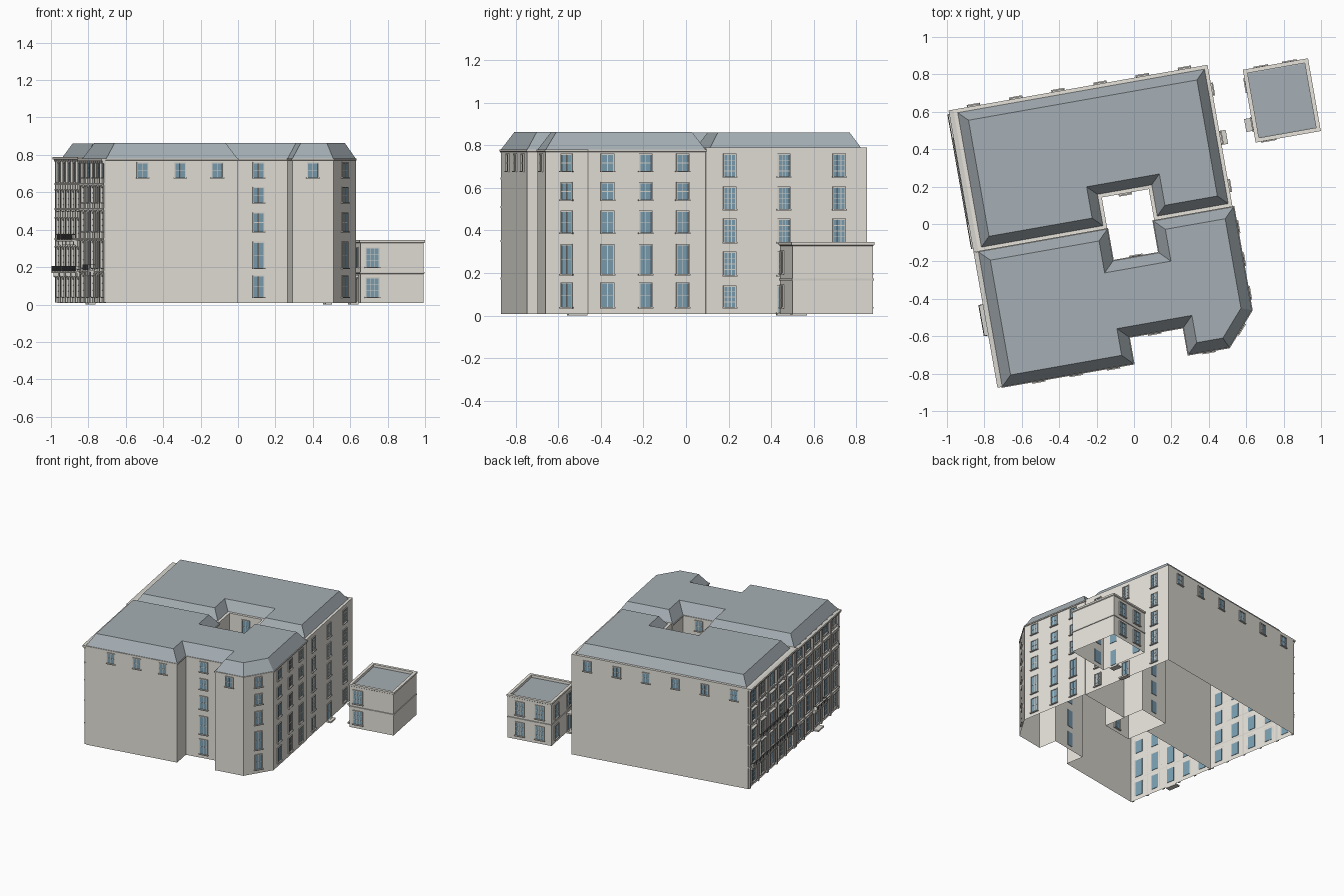
import bpy, bmesh, math
from mathutils import Vector

if "Cube" in bpy.data.objects:
    bpy.data.objects.remove(bpy.data.objects["Cube"])

ROT = math.radians(10)   # whole block is turned on the site


def mat(name, c):
    m = bpy.data.materials.new(name)
    m.diffuse_color = (*c, 1)
    m.use_nodes = True
    m.node_tree.nodes["Principled BSDF"].inputs["Base Color"].default_value = m.diffuse_color
    return m


STONE = mat("stone", (.80, .77, .71))
TRIM = mat("trim", (.68, .66, .61))
SLATE = mat("slate", (.38, .43, .46))
GLASS = mat("glass", (.20, .35, .45))
IRON = mat("iron", (.20, .20, .20))


def finish(bm, name, m):
    bmesh.ops.recalc_face_normals(bm, faces=bm.faces)
    me = bpy.data.meshes.new(name)
    bm.to_mesh(me)
    bm.free()
    me.materials.append(m)
    ob = bpy.data.objects.new(name, me)
    ob.rotation_euler.z = ROT
    bpy.context.collection.objects.link(ob)


def inset(poly, d):
    # mitred inset of a counter-clockwise outline
    out, n = [], len(poly)
    for i in range(n):
        p, q, r = (Vector(poly[k % n]) for k in (i - 1, i, i + 1))
        e, f = (q - p).normalized(), (r - q).normalized()
        n1, n2 = Vector((-e.y, e.x)), Vector((-f.y, f.x))
        out.append(tuple(q + (n1 + n2) * d / (1 + n1.dot(n2))))
    return out


def shell(name, rings, m, cap=False):
    bm = bmesh.new()
    vs = [[bm.verts.new((x, y, z)) for x, y in poly] for poly, z in rings]
    for lo, hi in zip(vs, vs[1:]):
        for i in range(len(lo)):
            j = (i + 1) % len(lo)
            bm.faces.new((lo[i], lo[j], hi[j], hi[i]))
    if cap:
        bm.faces.new(vs[-1])
    finish(bm, name, m)


class Wall:
    """Straight wall from p to q (outline order); s runs along it, d outward."""

    def __init__(self, p, q):
        self.p = Vector(p)
        self.t = (Vector(q) - self.p).normalized()
        self.n = Vector((self.t.y, -self.t.x))
        self.len = (Vector(q) - self.p).length

    def box(self, bm, s0, s1, d0, d1, z0, z1):
        base = [self.p + self.t * s + self.n * d
                for s, d in ((s0, d0), (s1, d0), (s1, d1), (s0, d1))]
        lo = [bm.verts.new((v.x, v.y, z0)) for v in base]
        hi = [bm.verts.new((v.x, v.y, z1)) for v in base]
        bm.faces.new(lo[::-1])
        bm.faces.new(hi)
        for i in range(4):
            j = (i + 1) % 4
            bm.faces.new((lo[i], lo[j], hi[j], hi[i]))


def window(P, w, s, z0, z1, width=.052, bars=(1, 1), hood=False):
    h, f = width / 2, .006
    w.box(P["glass"], s - h, s + h, -.003, .002, z0, z1)
    for x in (s - h - f / 2, s + h + f / 2):
        w.box(P["trim"], x - f / 2, x + f / 2, 0, .007, z0, z1)
    w.box(P["trim"], s - h - f, s + h + f, 0, .007, z1, z1 + f)
    w.box(P["trim"], s - h - .01, s + h + .01, 0, .012, z0 - f, z0)
    for i in range(1, bars[0] + 1):
        x = s - h + width * i / (bars[0] + 1)
        w.box(P["trim"], x - .0015, x + .0015, .002, .004, z0, z1)
    for i in range(1, bars[1] + 1):
        z = z0 + (z1 - z0) * i / (bars[1] + 1)
        w.box(P["trim"], s - h, s + h, .002, .004, z - .0015, z + .0015)
    if hood:   # cornice on brackets above the opening
        w.box(P["trim"], s - h - .016, s + h + .016, 0, .022, z1 + .01, z1 + .018)
        for x in (s - h - .012, s + h + .012):
            w.box(P["trim"], x - .005, x + .005, 0, .014, z0, z1 + .01)


def balcony(P, w, s0, s1, z, depth, rail=.035):
    w.box(P["trim"], s0, s1, 0, depth, z, z + .01)
    w.box(P["iron"], s0, s1, depth - .005, depth, z + rail, z + rail + .004)
    for s in (s0, s1 - .004):
        w.box(P["iron"], s, s + .004, 0, depth, z + rail, z + rail + .004)
    n = int((s1 - s0) / .013)
    for i in range(n + 1):
        s = s0 + (s1 - s0 - .003) * i / n
        w.box(P["iron"], s, s + .003, depth - .004, depth - .001, z + .01, z + rail)
    for i in range(5):
        s = s0 + (s1 - s0 - .012) * i / 4
        w.box(P["trim"], s, s + .012, 0, depth * .7, z - .02, z)


def parts():
    return {k: bmesh.new() for k in ("glass", "trim", "iron")}


def done(P, name):
    for k, m in (("glass", GLASS), ("trim", TRIM), ("iron", IRON)):
        if len(P[k].verts):
            finish(P[k], f"{name}_{k}", m)
        else:
            P[k].free()


def walls(poly):
    return [Wall(poly[i], poly[(i + 1) % len(poly)]) for i in range(len(poly))]


def street_front(P, w, rows, top):
    # ornate street side: bays, pilasters, string courses and cornice
    bay = w.len / 5
    for k, (z0, z1) in enumerate(rows):
        for i in range(5):
            window(P, w, bay * (i + .5), z0, z1, .06, (1, 2), hood=k < 4)
    for i in range(6):
        s = min(max(bay * i, .012), w.len - .012)
        w.box(P["trim"], s - .01, s + .01, 0, .012, .01, top - .02)
    for z in (.17, .345, .505, .64):
        w.box(P["trim"], 0, w.len, 0, .016, z, z + .01)
    w.box(P["trim"], 0, w.len, 0, .026, top - .014, top)
    for i in range(36):
        s = w.len * (i + .5) / 36
        w.box(P["trim"], s - .004, s + .004, 0, .02, top - .026, top - .014)


# rear block
A = [(-.845, 0), (-.145, 0), (-.145, .17), (.11, .17), (.11, 0),
     (.535, 0), (.535, .77), (-.845, .77)]
ROWS_A = [(.04, .135), (.19, .295), (.345, .45), (.5, .6), (.655, .755)]
shell("rear_block_walls", [(A, .008), (A, .79), (inset(A, .02), .79),
                           (inset(A, .02), .775)], STONE)
shell("rear_block_roof", [(inset(A, .02), .782), (inset(A, .07), .86)], SLATE, True)
P, W = parts(), walls(A)
for z0, z1 in ROWS_A:
    window(P, W[2], .127, z0, z1)
    for s in (.114, .373, .637):
        if not (s == .373 and z0 < .1):
            window(P, W[5], s, z0, z1, .05, (2, 3))
for i in range(6):
    window(P, W[6], 1.38 * (.09 + .166 * i), .68, .755)
# side door with step
window(P, W[5], .373, .015, .135, .055, (1, 1))
W[5].box(P["trim"], .335, .411, 0, .035, 0, .012)
street_front(P, W[7], ROWS_A, .79)
balcony(P, W[7], .02, .75, .168, .036)
balcony(P, W[7], .15, .62, .338, .03)
done(P, "rear_block")

# front block
B = [(-.845, -.735), (-.132, -.735), (-.132, -.59), (.165, -.59), (.165, -.738),
     (.387, -.738), (.54, -.563), (.54, -.002), (.105, -.002), (.105, -.175),
     (-.145, -.175), (-.145, -.002), (-.845, -.002)]
ROWS_B = [(.04, .15), (.195, .33), (.39, .487), (.545, .622), (.68, .755)]
shell("front_block_walls", [(B, .008), (B, .78)], STONE)
shell("front_block_roof", [(B, .78), (inset(B, .055), .863)], SLATE, True)
P, W = parts(), walls(B)
for z0, z1 in ROWS_B:
    window(P, W[2], .139, z0, z1)
    window(P, W[5], W[5].len / 2, z0, z1)
    window(P, W[9], W[9].len / 2, z0, z1)
    for b in (-.471, -.288, -.111):
        window(P, W[6], b + .563, z0, z1)
for a in (-.648, -.445, -.242):
    window(P, W[0], a + .845, .68, .755)
window(P, W[4], .111, .68, .755)
street_front(P, W[12], ROWS_B, .78)
balcony(P, W[12], .28, .45, .175, .05)
W[12].box(P["trim"], .32, .41, 0, .04, 0, .012)
done(P, "front_block")
# thin eaves line under the slates
shell("front_block_eaves", [(B, .77), (inset(B, -.005), .772),
                            (inset(B, -.005), .781), (B, .781)], TRIM)

# detached annex with parapet
C = [(.722, .322), (1.064, .322), (1.064, .705), (.722, .705)]
C2 = inset(C, -.006)
shell("annex_walls", [(C, .008), (C, .335)], STONE)
shell("annex_parapet", [(C, .328), (C2, .332), (C2, .345), (inset(C, .016), .345),
                        (inset(C, .016), .325)], STONE)
shell("annex_roof", [(inset(C, .016), .325), (inset(C, .02), .326)], SLATE, True)
shell("annex_string_course", [(C, .164), (inset(C, -.004), .165),
                              (inset(C, -.004), .174), (C, .175)], TRIM)
P, W = parts(), walls(C)
for z0, z1 in ((.04, .14), (.2, .3)):
    window(P, W[0], .065, z0, z1, .065, (2, 2))
    for s in (.095, .25):
        window(P, W[2], s, z0, z1, .06, (2, 2))
    for s in (.08, .29):
        if z0 > .1 or s < .2:
            window(P, W[3], s, z0, z1, .06, (2, 2))
# annex door, canopy and step
window(P, W[3], .29, .015, .135, .05, (1, 0))
W[3].box(P["trim"], .255, .325, 0, .045, .145, .157)
W[3].box(P["trim"], .255, .325, 0, .045, 0, .012)
done(P, "annex")
